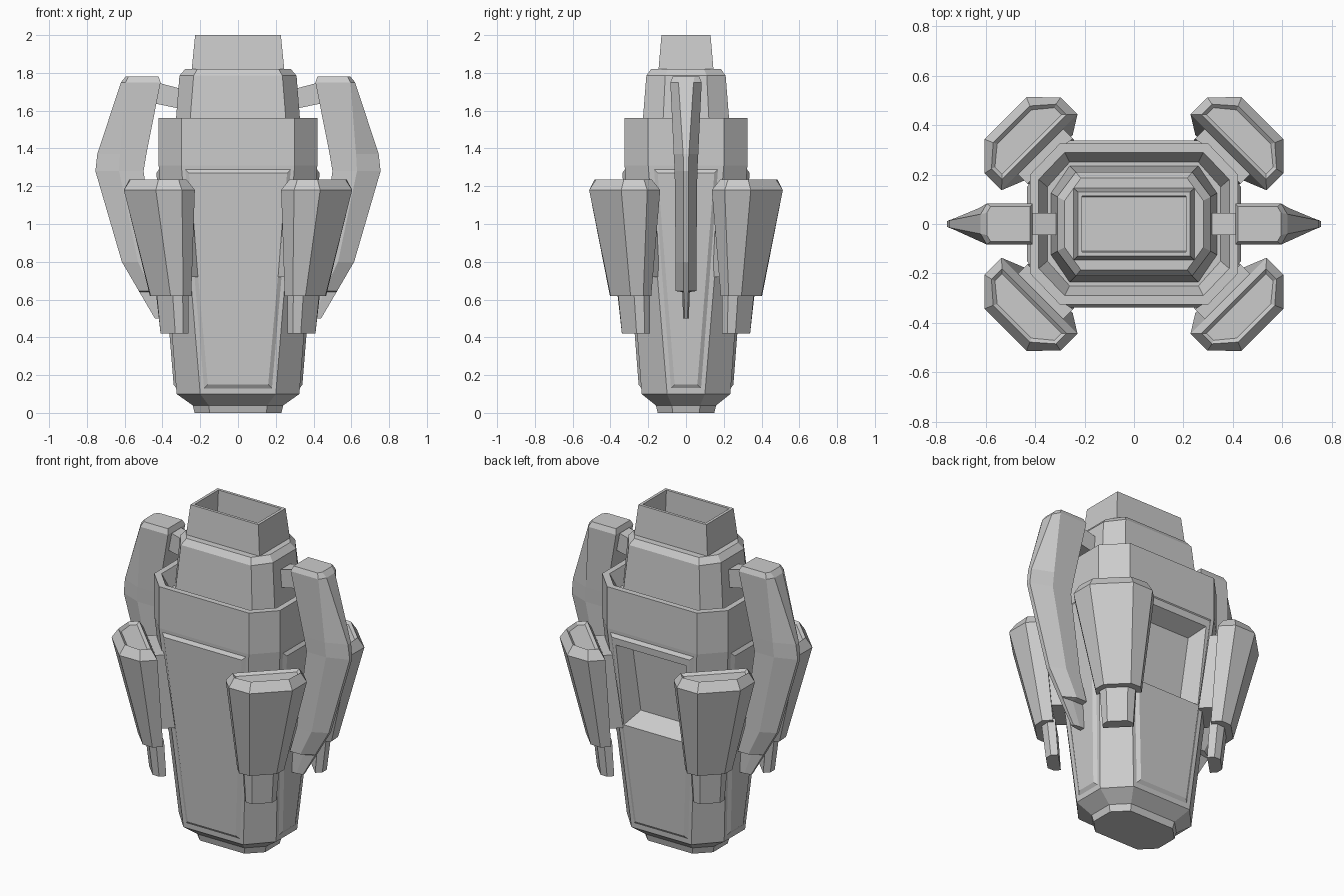
import bpy, bmesh
from mathutils import Vector

cube = bpy.data.objects.get("Cube")
if cube:
    bpy.data.objects.remove(cube, do_unlink=True)

grey = bpy.data.materials.new("hull grey")
grey.use_nodes = True
COLOR = (0.6, 0.6, 0.6, 1)
grey.diffuse_color = COLOR
grey.node_tree.nodes["Principled BSDF"].inputs["Base Color"].default_value = COLOR


def loft(name, rings):
    """Skin a list of equal-length point rings and cap both ends."""
    bm = bmesh.new()
    rows = [[bm.verts.new(p) for p in ring] for ring in rings]
    n = len(rows[0])
    for a, b in zip(rows, rows[1:]):
        for i in range(n):
            j = (i + 1) % n
            bm.faces.new((a[i], a[j], b[j], b[i]))
    bm.faces.new(rows[0])
    bm.faces.new(rows[-1])
    bmesh.ops.recalc_face_normals(bm, faces=bm.faces)
    mesh = bpy.data.meshes.new(name)
    bm.to_mesh(mesh)
    bm.free()
    mesh.materials.append(grey)
    obj = bpy.data.objects.new(name, mesh)
    bpy.context.scene.collection.objects.link(obj)
    return obj


def octagon(z, x, y, fx, fy):
    """Rectangle of half size x, y whose flats have half lengths fx, fy."""
    return [(x, -fy, z), (x, fy, z), (fx, y, z), (-fx, y, z),
            (-x, fy, z), (-x, -fy, z), (-fx, -y, z), (fx, -y, z)]


def rect(z, x, y):
    return [(x, -y, z), (x, y, z), (-x, y, z), (-x, -y, z)]


# Hull with rim, recessed collar and neck in one continuous skin
hull = loft("hull", [octagon(*r) for r in (
    (0, .23, .15, .15, .07),
    (.04, .24, .16, .155, .075),
    (.10, .325, .235, .20, .10),
    (1.31, .42, .325, .30, .20),
    (1.56, .42, .325, .30, .20),
    (1.56, .385, .29, .28, .18),
    (1.47, .35, .25, .26, .15),
    (1.47, .335, .235, .26, .125),
    (1.785, .31, .21, .235, .11),
    (1.82, .28, .185, .215, .095))])

# Open rectangular stack on top
loft("stack", [rect(*r) for r in (
    (1.80, .247, .147), (2.0, .227, .13),
    (2.0, .21, .113), (1.84, .215, .11))])


# Raised panels on the four tapered flats
def panel(name, place, d_low, d_high, w_low, w_high):
    rings = []
    for inset, out in ((0, -.03), (0, 0), (.02, .014)):
        lo, hi = w_low - inset, w_high - inset
        rings.append([place(-lo, d_low + out, .13 + inset), place(lo, d_low + out, .13 + inset),
                      place(hi, d_high + out, 1.29 - inset), place(-hi, d_high + out, 1.29 - inset)])
    return loft(name, rings)


panel("front_panel", lambda w, d, z: (w, -d, z), .237, .323, .18, .28)
back = panel("back_panel", lambda w, d, z: (w, d, z), .237, .323, .18, .28)
panel("left_panel", lambda w, d, z: (d, w, z), .327, .418, .08, .17)
panel("right_panel", lambda w, d, z: (-d, w, z), .327, .418, .08, .17)

# Sloped-sided window pocket in the back
cutter = loft("window_cutter", [
    [(-lo, y - .04, z0), (lo, y - .04, z0), (hi, y, z1), (-hi, y, z1)]
    for y, lo, hi, z0, z1 in ((.235, .165, .19, .80, 1.18),
                              (.40, .235, .265, .70, 1.26))])
cutter.hide_render = True
cutter.hide_viewport = True
cutter.display_type = 'WIRE'
for part in (hull, back):
    cut = part.modifiers.new("window", 'BOOLEAN')
    cut.operation = 'DIFFERENCE'
    cut.solver = 'EXACT'
    cut.object = cutter


# Side fins: thick inner spar, thin outer blade
# height, inner x, spar x, edge x, spar half thickness, edge half thickness
FIN = ((1.78, .42, .58, .595, .07, .045),
       (1.75, .41, .595, .62, .083, .04),
       (1.37, .485, .625, .745, .065, .015),
       (1.28, .50, .63, .755, .06, .012),
       (.80, .43, .53, .615, .055, .012),
       (.645, .385, .455, .525, .055, .012),
       (.64, .385, .455, .522, .02, .012),
       (.50, .35, .40, .44, .015, .008))

for s, side in ((1, "left"), (-1, "right")):
    loft(side + "_fin", [
        [(s * xi, -t, z), (s * xm, -t, z), (s * xo, -e, z),
         (s * xo, e, z), (s * xm, t, z), (s * xi, t, z)]
        for z, xi, xm, xo, t, e in FIN])
    # Strut tying the fin to the neck
    loft(side + "_fin_strut", [
        [(s * x, -.045, lo), (s * x, .045, lo), (s * x, .045, hi), (s * x, -.045, hi)]
        for x, lo, hi in ((.28, 1.605, 1.71), (.45, 1.64, 1.755))])


# Corner pods
def pod_ring(sx, sy, z, inner, mid, outer, shift, half, face):
    """Half-hexagon section laid along the diagonal of one corner."""
    pts = ((inner, -half), (mid, -half), (outer, -face),
           (outer, face), (mid, half), (inner, half))
    k = .5 ** .5
    return [Vector((sx * (n + t + shift) * k, sy * (n - t - shift) * k, z)) for n, t in pts]


POD = ((.62, .43, .49, .535, .045, .125, .075),
       (1.18, .475, .572, .67, .065, .217, .12),
       (1.235, .505, .565, .635, .065, .185, .105),
       (1.22, .52, .56, .62, .065, .17, .097))
NOZZLE = ((.42, .405, .445, .475, .05, .085, .055),
          (.64, .42, .465, .50, .05, .10, .06))
BRACKET = ((.72, .36, .40, .45, .05, .11, .11),
           (1.17, .42, .44, .485, .06, .13, .13))

for sx, side in ((1, "left"), (-1, "right")):
    for sy, end in ((-1, "front"), (1, "back")):
        for part, rows in (("pod", POD), ("pod_nozzle", NOZZLE), ("pod_bracket", BRACKET)):
            loft(f"{end}_{side}_{part}", [pod_ring(sx, sy, *r) for r in rows])
